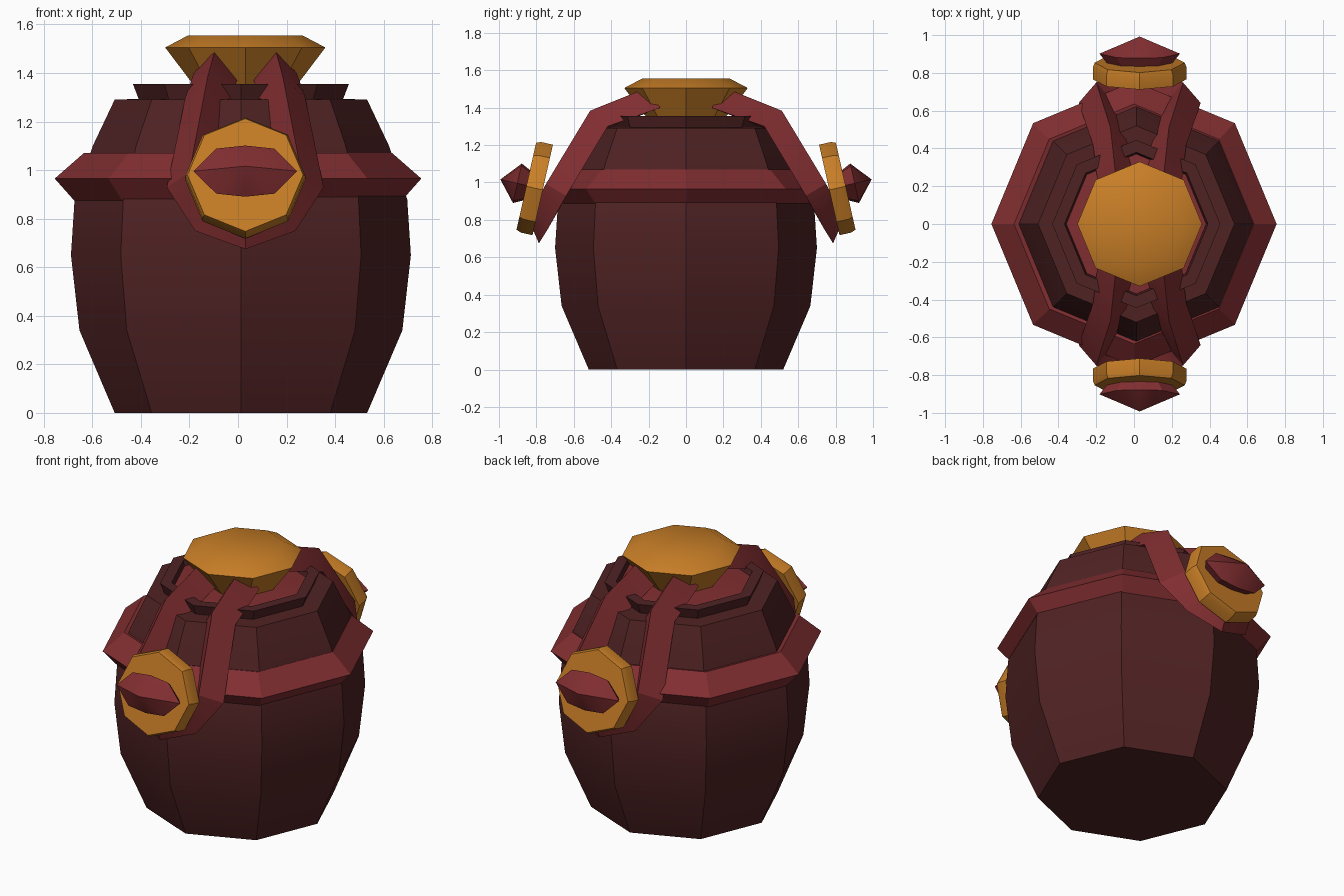
import bpy, bmesh, math
from mathutils import Vector, Matrix

if "Cube" in bpy.data.objects:
    bpy.data.objects.remove(bpy.data.objects["Cube"])


def material(name, rgb):
    m = bpy.data.materials.new(name)
    m.diffuse_color = (*rgb, 1)
    m.use_nodes = True
    m.node_tree.nodes["Principled BSDF"].inputs["Base Color"].default_value = m.diffuse_color
    return m


BROWN = material("dark brown", (0.08, 0.016, 0.017))
RED = material("dull red", (0.22, 0.027, 0.03))
GOLD = material("gold", (0.58, 0.21, 0.02))


def finish(bm, name, mat, matrix=Matrix()):
    bmesh.ops.recalc_face_normals(bm, faces=bm.faces)
    me = bpy.data.meshes.new(name)
    bm.to_mesh(me)
    bm.free()
    ob = bpy.data.objects.new(name, me)
    bpy.context.collection.objects.link(ob)
    me.materials.append(mat)
    ob.matrix_world = matrix
    bpy.ops.object.select_all(action='DESELECT')
    ob.select_set(True)
    bpy.context.view_layer.objects.active = ob
    bpy.ops.object.shade_smooth_by_angle(angle=math.radians(30))
    return ob


def skin(bm, rings, wrap_rings=False, caps=True):
    """Join closed vertex rings with quads."""
    rings = [[bm.verts.new(p) for p in r] for r in rings]
    n = len(rings[0])
    pairs = list(zip(rings, rings[1:]))
    if wrap_rings:
        pairs.append((rings[-1], rings[0]))
    for a, b in pairs:
        for i in range(n):
            j = (i + 1) % n
            bm.faces.new((a[i], a[j], b[j], b[i]))
    if caps and not wrap_rings:
        bm.faces.new(rings[0])
        bm.faces.new(rings[-1])
    return rings


def lathe(name, profile, mat, matrix=Matrix(), closed=False):
    """Eight-sided turned part with corners on the axes."""
    bm = bmesh.new()
    rings = [[(r * math.cos(k * math.pi / 4), r * math.sin(k * math.pi / 4), z)
              for k in range(8)] for r, z in profile]
    skin(bm, rings, wrap_rings=closed)
    return finish(bm, name, mat, matrix)


# Pot body, shoulder and raised collar
body_at = Matrix.Translation((0.012, 0, 0))
lathe("pot_body", [(0.52, 0), (0.665, 0.34), (0.70, 0.65), (0.685, 0.88),
                   (0.61, 1.10), (0.52, 1.29), (0.38, 1.295)], BROWN, body_at)
lathe("collar", [(0.418, 1.285), (0.445, 1.355), (0.38, 1.355), (0.36, 1.285)],
      BROWN, body_at, closed=True)
lathe("inner_lid", [(0.39, 1.29), (0.37, 1.325), (0.15, 1.345)], RED, body_at)

# Belt around the shoulder
lathe("belt", [(0.675, 0.875), (0.755, 0.965), (0.635, 1.07), (0.59, 1.06)],
      RED, closed=True)

# Knob on top
lathe("knob", [(0.205, 1.34), (0.33, 1.505), (0.235, 1.555)], GOLD,
      Matrix.Translation((0.03, 0, 0)))


def strap(name, matrix):
    """Ridged strap looping down from the knob and back up."""
    up, bend, low = (Vector(v) for v in
                     ((0, -0.34, 0.94), (0, -0.66, 0.75), (0, -0.87, 0.5)))
    half = [((-0.12, -0.15, 1.395), up), ((-0.155, -0.43, 1.29), bend),
            ((-0.23, -0.64, 0.93), low), ((-0.145, -0.705, 0.81), low)]
    half = [(Vector(p), n) for p, n in half]
    path = half + [(Vector((0, -0.74, 0.755)), low)]
    path += [(Vector((-p.x, p.y, p.z)), n) for p, n in reversed(half)]
    rings = []
    for i, (p, n) in enumerate(path):
        t = path[min(i + 1, len(path) - 1)][0] - path[max(i - 1, 0)][0]
        side = t.cross(n).normalized() * 0.093
        rings.append([p - side, p + n * 0.125, p + side])
    bm = bmesh.new()
    skin(bm, rings)
    finish(bm, name, RED, matrix)


def gem(name, matrix):
    """Eye-shaped stone with a raised centre."""
    half = [(0.12, 0.095), (0, 0.108), (-0.12, 0.095)]
    outline = [(0.213, 0)] + half + [(-0.213, 0)] + [(-x, -y) for x, y in half]
    bm = bmesh.new()
    rings = skin(bm, [[(x * 0.8, y * 0.75, 0) for x, y in outline],
                      [(x, y, 0.055) for x, y in outline]], caps=False)
    bm.faces.new(rings[0])
    peak = bm.verts.new((0, 0, 0.148))
    top = rings[1]
    for i in range(8):
        bm.faces.new((top[i], top[(i + 1) % 8], peak))
    finish(bm, name, RED, matrix)


# Straps, medallions and gems on front and back
tilt = Matrix.Rotation(math.radians(90 - 12.7), 4, 'X')
for label, turn in (("front", 0), ("back", math.pi)):
    place = Matrix.Translation((0.03, 0, 0)) @ Matrix.Rotation(turn, 4, 'Z')
    strap(label + "_strap", place)
    disc = place @ Matrix.Translation((0, -0.81, 0.97)) @ tilt
    lathe(label + "_medallion", [(0.248, -0.045), (0.248, 0.02), (0.238, 0.045)],
          GOLD, disc)
    gem(label + "_gem", disc @ Matrix.Translation((0, 0.005, 0.04)))
